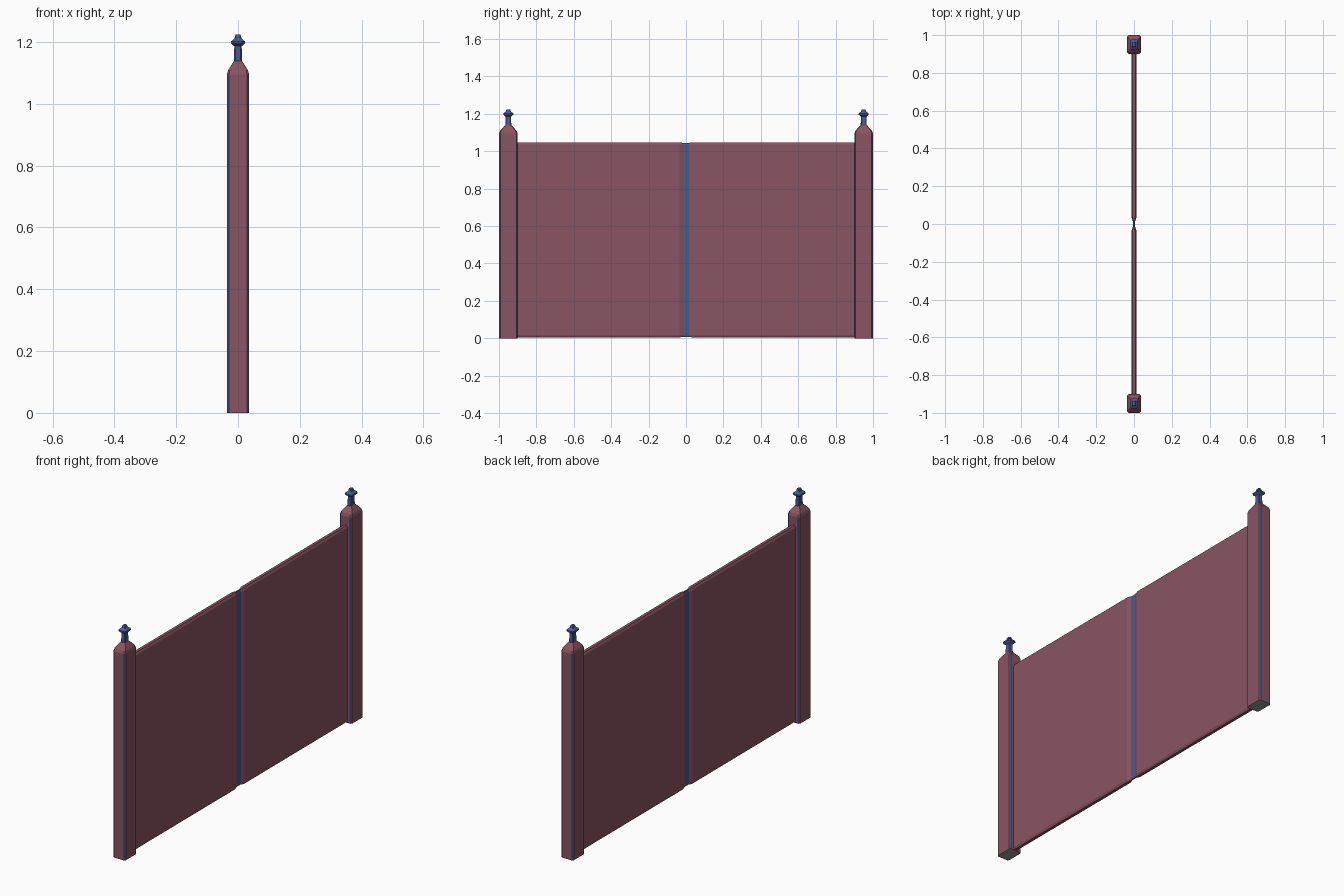
import bpy

if "Cube" in bpy.data.objects:
    bpy.data.objects.remove(bpy.data.objects["Cube"])


def material(name, color):
    m = bpy.data.materials.new(name)
    m.diffuse_color = (*color, 1)
    m.use_nodes = True
    m.node_tree.nodes["Principled BSDF"].inputs["Base Color"].default_value = m.diffuse_color
    return m


WOOD = material("maroon_paint", (0.25, 0.09, 0.125))
TRIM = material("blue_trim", (0.075, 0.105, 0.27))
GREY = material("bare_base", (0.3, 0.3, 0.3))


def loft(name, rings, mats, side_mat, start_mat=0, end_mat=0, loc=(0, 0, 0)):
    """Skin equal-sized rings; side_mat(level, side) picks the material slot."""
    n = len(rings[0])
    verts = [p for r in rings for p in r]
    faces, slots = [], []
    for k in range(len(rings) - 1):
        for i in range(n):
            j = (i + 1) % n
            faces.append((k * n + i, k * n + j, (k + 1) * n + j, (k + 1) * n + i))
            slots.append(side_mat(k, i))
    faces.append(tuple(reversed(range(n))))
    faces.append(tuple(range(len(verts) - n, len(verts))))
    slots += [start_mat, end_mat]
    mesh = bpy.data.meshes.new(name)
    mesh.from_pydata(verts, [], faces)
    for m in mats:
        mesh.materials.append(m)
    for poly, s in zip(mesh.polygons, slots):
        poly.material_index = s
    ob = bpy.data.objects.new(name, mesh)
    ob.location = loc
    bpy.context.collection.objects.link(ob)
    return ob


def cut_rect(a, b, c):
    """Counter-clockwise rectangle with chamfered corners (half sizes a, b)."""
    return [(a, -b + c), (a, b - c), (a - c, b), (-a + c, b),
            (-a, b - c), (-a, -b + c), (-a + c, -b), (a - c, -b)]


def ring_z(a, b, c, z):
    return [(x, y, z) for x, y in cut_rect(a, b, c)]


# Posts with blue chamfers and a two-slope cap, each carrying a finial
post_levels = [(0.036, 0.05, 0.007, 0), (0.036, 0.05, 0.007, 1.095),
               (0.032, 0.045, 0.006, 1.109), (0.013, 0.018, 0.003, 1.138)]
finial_levels = [(0.013, 0.016, 0.004, 1.136), (0.012, 0.015, 0.004, 1.186),
                 (0.022, 0.027, 0.007, 1.195), (0.022, 0.027, 0.007, 1.202),
                 (0.011, 0.014, 0.004, 1.212), (0.008, 0.010, 0.003, 1.224)]
for side, y in (("left", -0.95), ("right", 0.95)):
    loft(side + "_post", [ring_z(*l) for l in post_levels], [WOOD, TRIM, GREY],
         lambda k, i: 1 if k == 0 and i % 2 else 0, start_mat=2, loc=(0, y, 0))
    loft(side + "_finial", [ring_z(*l) for l in finial_levels], [TRIM],
         lambda k, i: 0, loc=(0, y, 0))


# Panel running between the posts, pinched into a blue groove in the middle
def ring_y(y, half, z0, z1):
    edge, tip = 0.011, half * 0.55
    pts = [(-tip, z0), (-half, z0 + edge), (-half, z1 - edge), (-tip, z1),
           (tip, z1), (half, z1 - edge), (half, z0 + edge), (tip, z0)]
    return [(x, y, z) for x, z in reversed(pts)][::-1]


sections = [(-0.91, 0.014, 0.004, 1.048), (-0.036, 0.014, 0.004, 1.048),
            (-0.015, 0.006, 0.008, 1.044), (0.015, 0.006, 0.008, 1.044),
            (0.036, 0.014, 0.004, 1.048), (0.91, 0.014, 0.004, 1.048)]
panel = loft("fence_panel", [ring_y(*s) for s in sections], [WOOD, TRIM],
             lambda k, i: 1 if k == 2 else 0)

# Make the panel normals face outwards
import bmesh
bm = bmesh.new()
bm.from_mesh(panel.data)
bmesh.ops.recalc_face_normals(bm, faces=bm.faces)
bm.to_mesh(panel.data)
bm.free()
